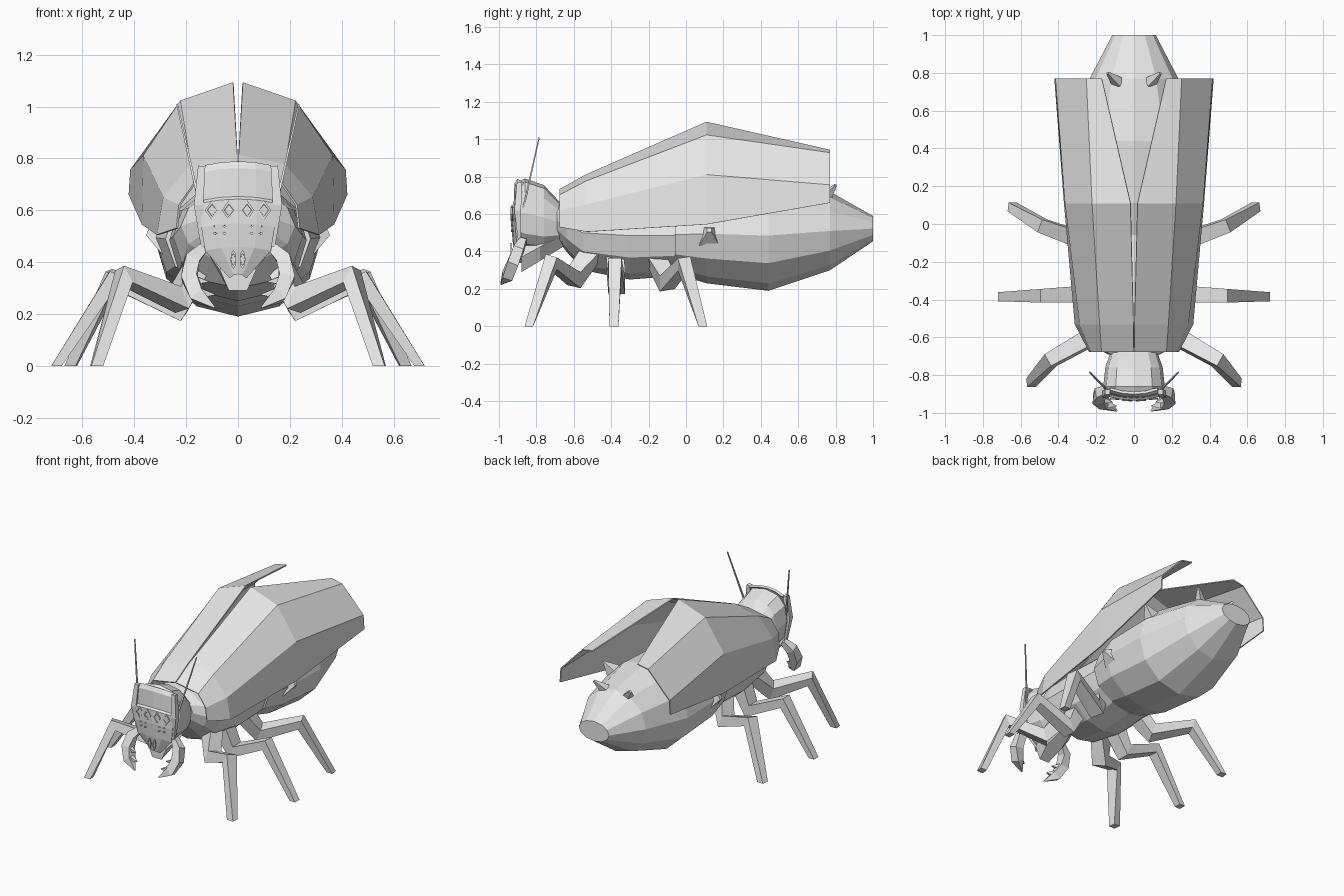
import bpy, bmesh, math
from mathutils import Vector

if "Cube" in bpy.data.objects:
    bpy.data.objects.remove(bpy.data.objects["Cube"], do_unlink=True)

grey = bpy.data.materials.new("plain_grey")
grey.use_nodes = True
grey.diffuse_color = (0.8, 0.8, 0.8, 1)
grey.node_tree.nodes["Principled BSDF"].inputs["Base Color"].default_value = (0.8, 0.8, 0.8, 1)


def finish(name, bm, thickness=0):
    bmesh.ops.recalc_face_normals(bm, faces=bm.faces)
    me = bpy.data.meshes.new(name)
    bm.to_mesh(me)
    bm.free()
    me.materials.append(grey)
    ob = bpy.data.objects.new(name, me)
    bpy.context.collection.objects.link(ob)
    if thickness:
        mod = ob.modifiers.new("shell", "SOLIDIFY")
        mod.thickness = thickness
        mod.offset = 0
    return ob


def skin(bm, rings, closed=True):
    """Bridge rows of points; closed rows become capped tubes."""
    rows = [[bm.verts.new(p) for p in r] for r in rings]
    n = len(rows[0])
    for a, b in zip(rows, rows[1:]):
        for i in range(n if closed else n - 1):
            j = (i + 1) % n
            bm.faces.new((a[i], a[j], b[j], b[i]))
    if closed:
        bm.faces.new(rows[0])
        bm.faces.new(rows[-1])


def body(name, rings, sides=12, power=1.0):
    """Loft along y from (y, half width, bottom z, top z); power below 1 squares it off."""
    bm = bmesh.new()
    ang = [math.tau * i / sides for i in range(sides)]
    bend = lambda v: math.copysign(abs(v) ** power, v)
    tall = max(bend(math.sin(a)) for a in ang)
    skin(bm, [[(w * bend(math.cos(a)), y, (lo + hi) / 2 + (hi - lo) / 2 * bend(math.sin(a)) / tall)
               for a in ang] for y, w, lo, hi in rings])
    return finish(name, bm)


def add_tube(bm, path, radii, side):
    """Square tube through a path, mirrored by side."""
    pts = [Vector((x * side, y, z)) for x, y, z in path]
    rings = []
    for i, p in enumerate(pts):
        t = Vector()
        if i > 0:
            t += (p - pts[i - 1]).normalized()
        if i < len(pts) - 1:
            t += (pts[i + 1] - p).normalized()
        t.normalize()
        u = Vector((0, 1, 0))
        u = (u - t * t.dot(u)).normalized()
        v = t.cross(u)
        rings.append([p + (u * a + v * b) * radii[i]
                      for a, b in ((1, 1), (1, -1), (-1, -1), (-1, 1))])
    skin(bm, rings)


def tube(name, path, radii, side):
    bm = bmesh.new()
    add_tube(bm, path, radii, side)
    return finish(name, bm)


# Body
body("abdomen", [(-0.06, 0.28, 0.28, 0.70), (0.11, 0.32, 0.23, 0.76), (0.44, 0.32, 0.19, 0.78),
                 (0.77, 0.235, 0.30, 0.72), (1.0, 0.115, 0.455, 0.59)])
body("thorax", [(-0.69, 0.14, 0.47, 0.66), (-0.64, 0.22, 0.40, 0.68), (-0.55, 0.25, 0.30, 0.70),
                (-0.3, 0.265, 0.25, 0.72), (-0.05, 0.265, 0.27, 0.70)])
body("head", [(-0.65, 0.10, 0.47, 0.65), (-0.68, 0.125, 0.44, 0.67), (-0.76, 0.152, 0.41, 0.755),
              (-0.86, 0.163, 0.42, 0.79), (-0.895, 0.145, 0.44, 0.775)], 12, 0.75)
body("chin", [(-0.65, 0.09, 0.43, 0.55), (-0.78, 0.11, 0.35, 0.50), (-0.88, 0.07, 0.29, 0.45)], 6)

# Face mask: rows of (z, half width, centre y), bowed backwards at the sides
bm = bmesh.new()
mask = [(0.785, 0.125, -0.895), (0.76, 0.135, -0.91), (0.65, 0.138, -0.915), (0.64, 0.138, -0.928),
        (0.55, 0.14, -0.928), (0.46, 0.125, -0.92), (0.355, 0.03, -0.905)]
skin(bm, [[(f * w, y + 0.022 * f * f, z - 0.015 * f * f) for f in (-1, -0.5, 0, 0.5, 1)]
          for z, w, y in mask], closed=False)
finish("face_mask", bm, 0.015)


def plates(name, spots, sides, sx, sz):
    """Small shallow plates on the mask front."""
    bm = bmesh.new()
    for x, z in spots:
        y = -0.935 + 1.1 * x * x
        rings = []
        for d, s in ((0.004, 1), (-0.004, 1), (-0.004, 0.65), (0.0, 0.6)):
            rings.append([(x + s * sx * math.cos(math.tau * i / sides), y + d,
                           z + s * sz * math.sin(math.tau * i / sides)) for i in range(sides)])
        skin(bm, rings)
    return finish(name, bm)


plates("eyes", [(x, 0.60) for x in (-0.1, -0.035, 0.035, 0.1)], 4, 0.028, 0.038)
plates("face_pits", [(s * (0.07 + a), 0.525 + b) for s in (-1, 1)
                     for a in (-0.018, 0.018) for b in (-0.014, 0.014)], 4, 0.009, 0.006)
plates("nostrils", [(-0.018, 0.41), (0.018, 0.41)], 8, 0.011, 0.036)

# Paths for paired parts on the +x side: hip, bend, knee, foot
legs = {
    "front_leg": [(0.15, -0.50, 0.40), (0.23, -0.60, 0.255), (0.44, -0.72, 0.345), (0.545, -0.84, 0.0)],
    "middle_leg": [(0.15, -0.38, 0.38), (0.235, -0.37, 0.215), (0.485, -0.38, 0.33), (0.70, -0.385, 0.0)],
    "rear_leg": [(0.15, -0.18, 0.40), (0.235, -0.10, 0.235), (0.485, -0.01, 0.335), (0.645, 0.09, 0.0)],
}
spikes = [((0.27, 0.125, 0.48), (0.35, 0.125, 0.515), (0.055, 0.012)),
          ((0.235, 0.45, 0.66), (0.30, 0.47, 0.72), (0.038, 0.004)),
          ((0.085, 0.75, 0.69), (0.14, 0.80, 0.755), (0.026, 0.006))]

# Wing case sections: y, then (x, z) from inner edge to lower edge
wing = [(-0.675, [(0.002, 0.73), (0.17, 0.70), (0.225, 0.62), (0.235, 0.53)]),
        (-0.53, [(0.002, 0.81), (0.18, 0.775), (0.285, 0.65), (0.31, 0.505)]),
        (0.11, [(0.018, 1.09), (0.22, 1.02), (0.362, 0.81), (0.367, 0.545)]),
        (0.77, [(0.17, 0.94), (0.25, 0.925), (0.412, 0.755), (0.418, 0.66)])]

for side, label in ((1, "left"), (-1, "right")):
    for name, path in legs.items():
        ob = tube(f"{label}_{name}", path, [0.05, 0.045, 0.036, 0.024], side)
        for v in ob.data.vertices:  # flat soles
            v.co.z = 0 if v.co.z < 0.05 else v.co.z

    bm = bmesh.new()
    skin(bm, [[(side * x, y, z) for x, z in row] for y, row in wing], closed=False)
    finish(f"{label}_wing_case", bm, 0.008)

    bm = bmesh.new()
    for base, tip, radii in spikes:
        add_tube(bm, [base, tip], radii, side)
    finish(f"{label}_spikes", bm)

    tube(f"{label}_antenna", [(0.15, -0.87, 0.63), (0.235, -0.785, 1.01)], [0.005, 0.003], side)
    tube(f"{label}_cheek_plate", [(0.14, -0.89, 0.77), (0.152, -0.90, 0.62), (0.135, -0.89, 0.46)],
         [0.014, 0.018, 0.008], side)

    # Mandible with short inner teeth
    bm = bmesh.new()
    add_tube(bm, [(0.13, -0.87, 0.46), (0.178, -0.895, 0.41), (0.188, -0.925, 0.34),
                  (0.155, -0.955, 0.27), (0.09, -0.99, 0.225)],
             [0.018, 0.028, 0.03, 0.028, 0.003], side)
    for base, tip in (((0.175, -0.93, 0.33), (0.115, -0.945, 0.325)),
                      ((0.145, -0.955, 0.28), (0.09, -0.965, 0.275))):
        add_tube(bm, [base, tip], [0.02, 0.002], side)
    finish(f"{label}_mandible", bm)
